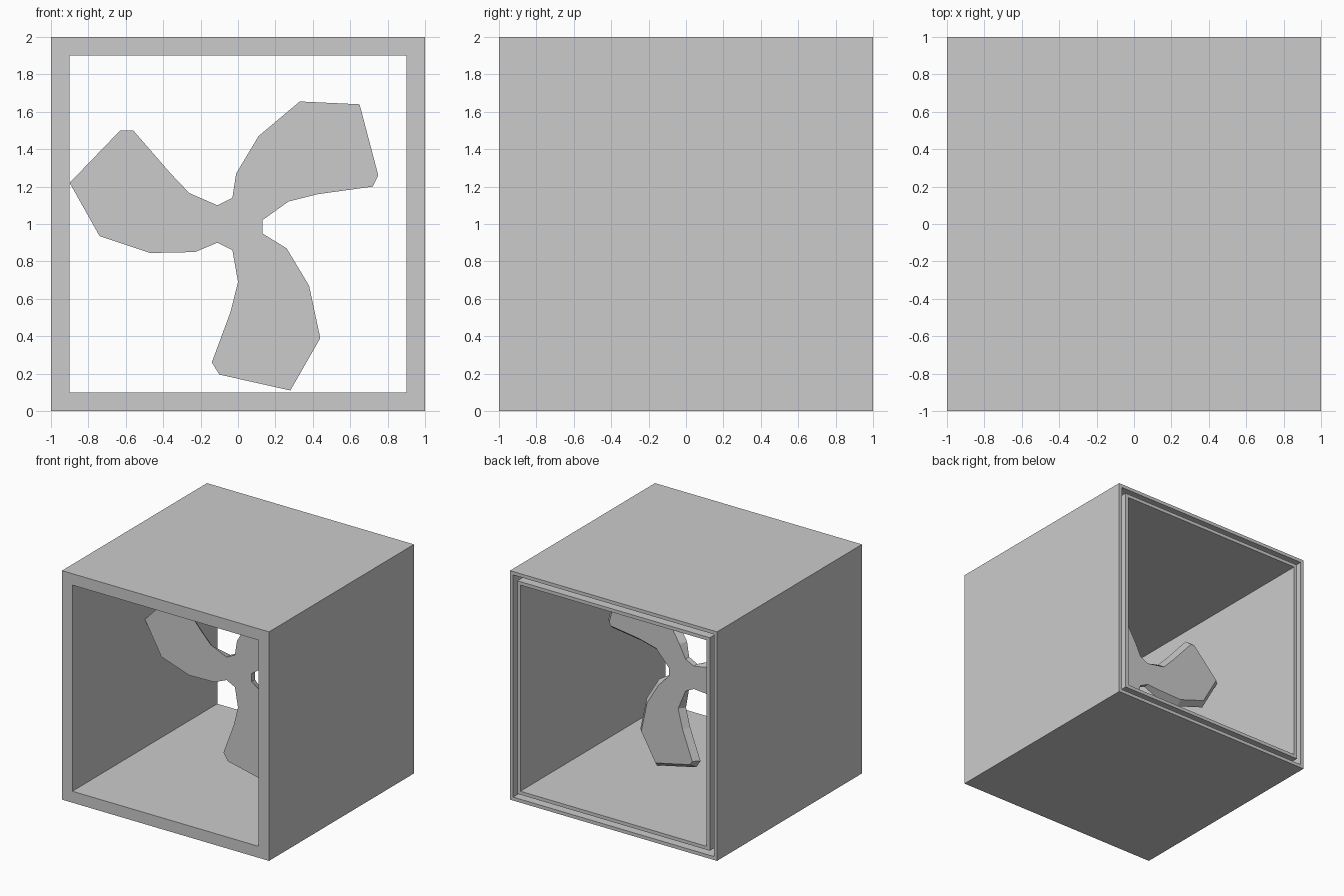
import bpy, bmesh
from mathutils import Vector

if "Cube" in bpy.data.objects:
    bpy.data.objects.remove(bpy.data.objects["Cube"])


def finish(name, bm):
    bmesh.ops.recalc_face_normals(bm, faces=bm.faces[:])
    mesh = bpy.data.meshes.new(name)
    bm.to_mesh(mesh)
    bm.free()
    obj = bpy.data.objects.new(name, mesh)
    bpy.context.collection.objects.link(obj)
    return obj


def bridge(bm, a, b):
    n = len(a)
    for i in range(n):
        j = (i + 1) % n
        bm.faces.new((a[i], a[j], b[j], b[i]))


# Housing: double-walled square tube, closed at the front, open slot at the back
PROFILE = [(1, 1), (1, -1), (.9, -1), (.9, 1),
           (.93, 1), (.93, -.97), (.97, -.97), (.97, 1)]   # half width, y
bm = bmesh.new()
loops = [[bm.verts.new((sx * h, y, 1 + sz * h))
          for sx, sz in ((-1, -1), (1, -1), (1, 1), (-1, 1))] for h, y in PROFILE]
for k in range(len(loops)):
    bridge(bm, loops[k - 1], loops[k])
finish("fan_housing", bm)

# Fan: flat front outline, back face chamfered inward along the blades
BLADES = [
    # upper right blade
    [(-.03, 1.14), (-.01, 1.27), (.11, 1.47), (.33, 1.655), (.65, 1.64),
     (.75, 1.26), (.72, 1.2), (.43, 1.16), (.27, 1.12), (.13, 1.02)],
    # lower blade
    [(.13, .95), (.26, .87), (.38, .67), (.44, .39), (.28, .11),
     (-.10, .195), (-.14, .26), (-.04, .53), (0, .69), (-.03, .86)],
    # left blade
    [(-.11, .9), (-.23, .85), (-.47, .845), (-.74, .935), (-.9, 1.22),
     (-.63, 1.5), (-.56, 1.5), (-.36, 1.27), (-.26, 1.165), (-.11, 1.1)],
]
THICK, INSET = .05, .04
outline, insets = [], []
for blade in BLADES:
    outline += [Vector(p) for p in blade]
    insets += [0] + [INSET] * (len(blade) - 2) + [0]   # roots stay square


def inward(i):
    n = len(outline)
    a = (outline[i] - outline[i - 1]).normalized()
    b = (outline[(i + 1) % n] - outline[i]).normalized()
    na, nb = Vector((a.y, -a.x)), Vector((b.y, -b.x))
    return (na + nb) / (1 + na.dot(nb))


bm = bmesh.new()
front = [bm.verts.new((p.x, 0, p.y)) for p in outline]
back = []
for i, p in enumerate(outline):
    q = p + inward(i) * insets[i]
    back.append(bm.verts.new((q.x, THICK, q.y)))
bm.faces.new(front)
bm.faces.new(back)
bridge(bm, front, back)
finish("fan_blades", bm)
